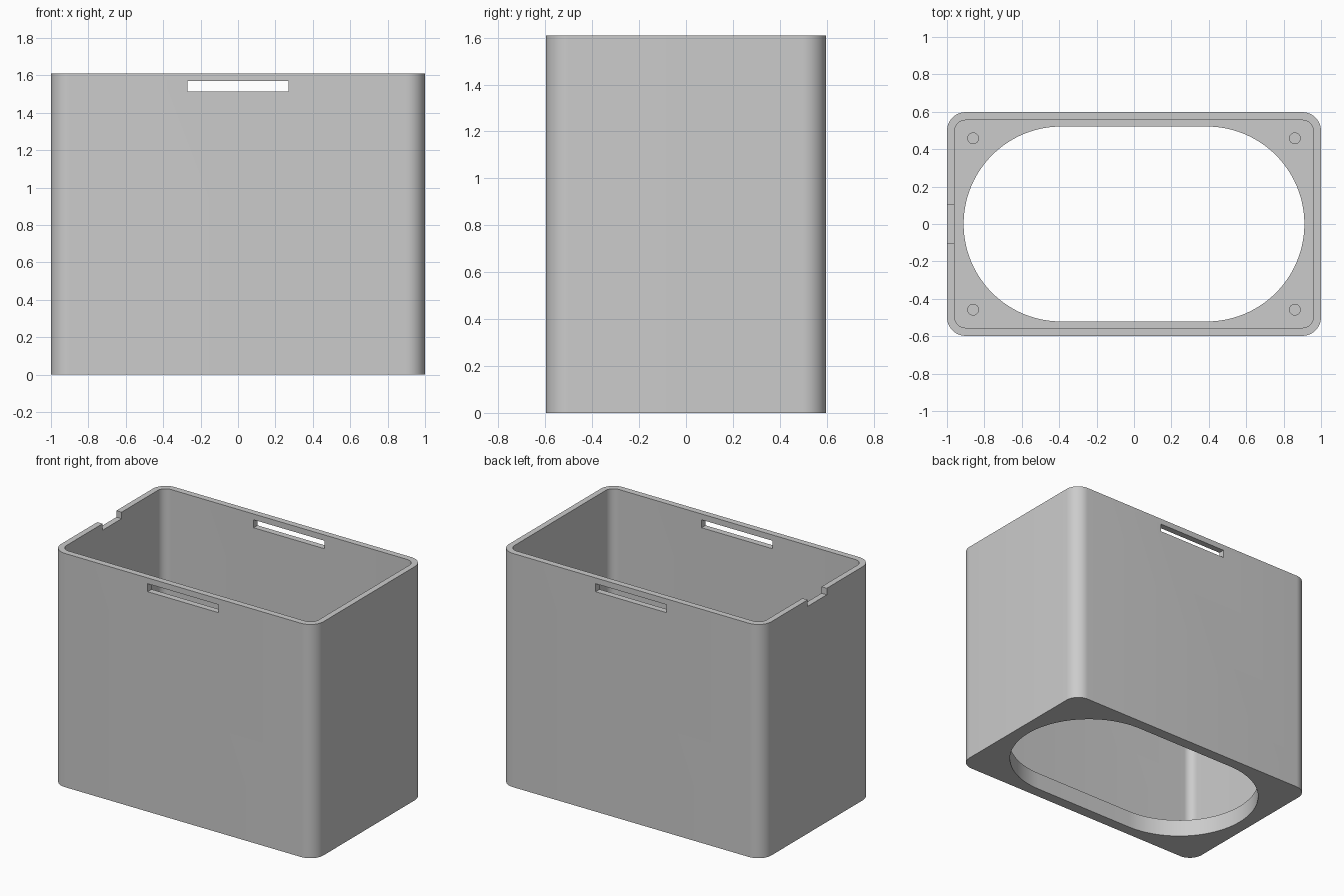
import bpy
import bmesh
from math import cos, sin, pi, radians

HEIGHT = 1.61
FLOOR = 0.12

cube = bpy.data.objects.get("Cube")
if cube:
    bpy.data.objects.remove(cube, do_unlink=True)

grey = bpy.data.materials.new("plain grey")
grey.use_nodes = True
colour = (0.6, 0.6, 0.6, 1)
grey.diffuse_color = colour
grey.node_tree.nodes["Principled BSDF"].inputs["Base Color"].default_value = colour


def rounded_prism(name, half_x, half_y, radius, z0, z1, steps=12, centre=(0, 0)):
    """Upright prism with a rounded-rectangle outline; radius 0 gives a box."""
    bm = bmesh.new()
    outline = []
    for i, (sx, sy) in enumerate([(1, 1), (-1, 1), (-1, -1), (1, -1)]):
        cx = centre[0] + sx * (half_x - radius)
        cy = centre[1] + sy * (half_y - radius)
        for k in range(steps + 1 if radius else 1):
            a = (i + k / steps) * pi / 2
            outline.append(bm.verts.new((cx + radius * cos(a), cy + radius * sin(a), z0)))
    bmesh.ops.remove_doubles(bm, verts=outline, dist=0.0001)
    base = bm.faces.new([v for v in outline if v.is_valid])
    top = bmesh.ops.extrude_face_region(bm, geom=[base], use_keep_orig=True)["geom"]
    moved = [g for g in top if isinstance(g, bmesh.types.BMVert)]
    bmesh.ops.translate(bm, verts=moved, vec=(0, 0, z1 - z0))
    bmesh.ops.recalc_face_normals(bm, faces=bm.faces)
    mesh = bpy.data.meshes.new(name)
    bm.to_mesh(mesh)
    bm.free()
    mesh.materials.append(grey)
    obj = bpy.data.objects.new(name, mesh)
    bpy.context.collection.objects.link(obj)
    return obj


# Outer body
body = rounded_prism("open_box", 1.0, 0.598, 0.1, 0, HEIGHT)

# Cavity, oblong floor opening, handle slots and the rim notch
cutters = [
    rounded_prism("cavity_cutter", 0.96, 0.555, 0.06, FLOOR, HEIGHT + 0.1),
    rounded_prism("floor_opening_cutter", 0.911, 0.521, 0.521, -0.1, FLOOR + 0.1, 24),
    rounded_prism("slot_cutter", 0.27, 0.8, 0, 1.515, 1.57),
    rounded_prism("notch_cutter", 0.1, 0.104, 0, HEIGHT - 0.045, HEIGHT + 0.1, centre=(-1, 0)),
]

# Blind holes in the floor corners
for x in (-0.86, 0.86):
    for y in (-0.458, 0.458):
        cutters.append(rounded_prism("corner_hole_cutter", 0.029, 0.029, 0.029,
                                     FLOOR - 0.08, FLOOR + 0.1, 6, (x, y)))

# Cut everything out, then bake the result
for cutter in cutters:
    cutter.hide_render = True
    mod = body.modifiers.new(cutter.name, "BOOLEAN")
    mod.operation = "DIFFERENCE"
    mod.solver = "EXACT"
    mod.object = cutter
graph = bpy.context.evaluated_depsgraph_get()
baked = bpy.data.meshes.new_from_object(body.evaluated_get(graph))
body.modifiers.clear()
body.data = baked
for cutter in cutters:
    bpy.data.objects.remove(cutter, do_unlink=True)

# Smooth rounded corners with crisp edges
for obj in bpy.context.selected_objects:
    obj.select_set(False)
body.select_set(True)
bpy.context.view_layer.objects.active = body
bpy.ops.object.shade_smooth_by_angle(angle=radians(30))
